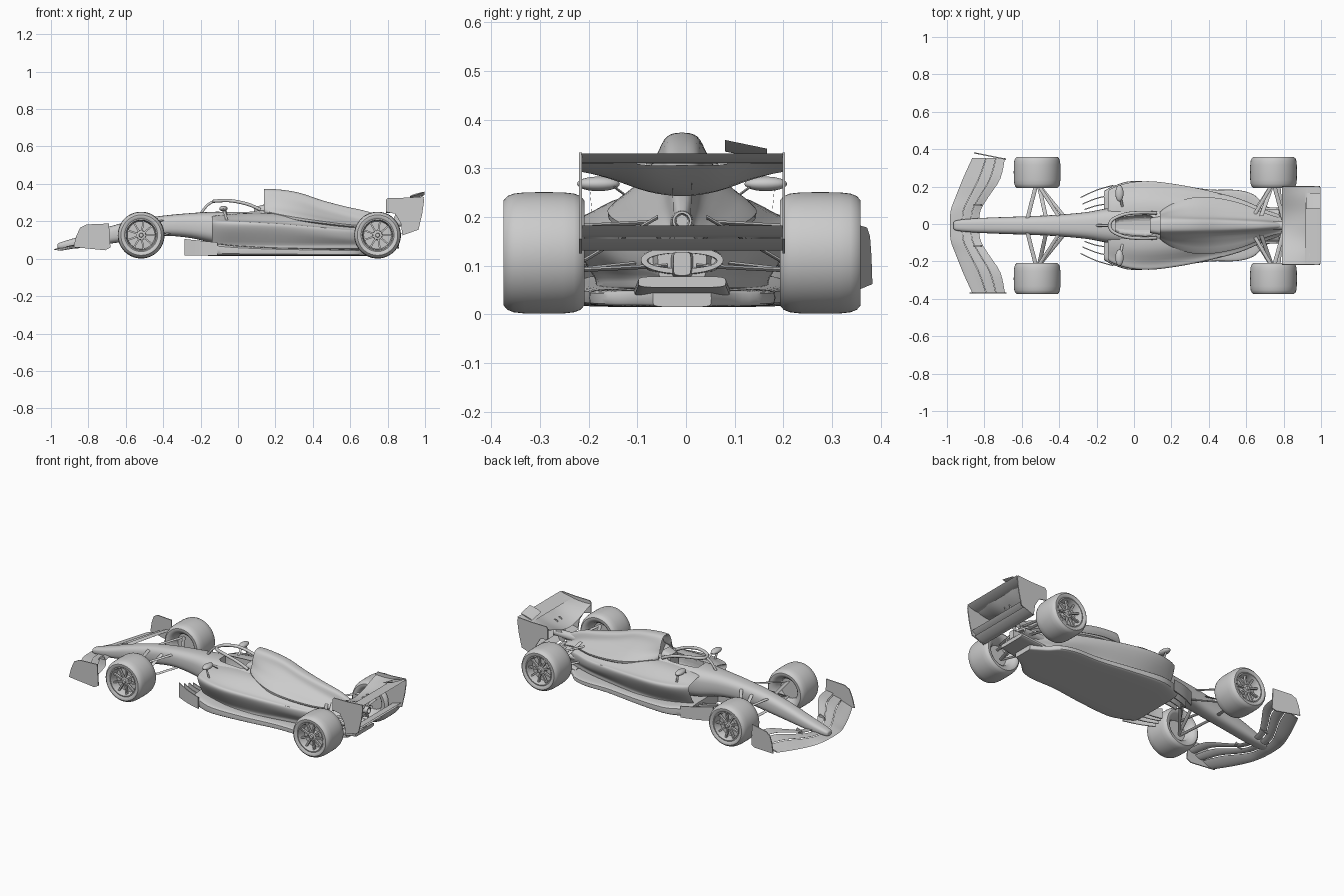
import bpy, bmesh, math
from mathutils import Vector as V, Matrix

if "Cube" in bpy.data.objects:
    bpy.data.objects.remove(bpy.data.objects["Cube"])


def smooth(p, n, closed):
    out, m = [], len(p)
    for i in range(m if closed else m - 1):
        a, b, c, d = [p[(i + k) % m] if closed else p[min(max(i + k, 0), m - 1)] for k in (-1, 0, 1, 2)]
        for j in range(n):
            t = j / n
            out.append(0.5 * (2 * b + (c - a) * t + (2 * a - 5 * b + 4 * c - d) * t**2
                              + (3 * b - a - 3 * c + d) * t**3))
    return out if closed else out + [p[-1]]


def finish(name, bm):
    bmesh.ops.recalc_face_normals(bm, faces=bm.faces)
    me = bpy.data.meshes.new(name)
    bm.to_mesh(me)
    bm.free()
    ob = bpy.data.objects.new(name, me)
    bpy.context.collection.objects.link(ob)
    return ob


def loft(name, rings, around=1, along=4):
    """Skin closed rings of points, smoothed both ways, with capped ends."""
    rings = [smooth(r, around, True) for r in rings]
    cols = [smooth(list(c), along, False) for c in zip(*rings)]
    bm = bmesh.new()
    rows = [[bm.verts.new(c[i]) for c in cols] for i in range(len(cols[0]))]
    n = len(cols)
    for a, b in zip(rows, rows[1:]):
        for i in range(n):
            bm.faces.new((a[i], a[(i + 1) % n], b[(i + 1) % n], b[i]))
    bm.faces.new(rows[0])
    bm.faces.new(rows[-1])
    return finish(name, bm)


def oval(x, w, z0, z1, e=2.8, n=32):
    def f(c):
        return math.copysign(abs(c) ** (2 / e), c)
    return [V((x, w * f(math.cos(k * math.tau / n)),
               (z0 + z1) / 2 + (z1 - z0) / 2 * f(math.sin(k * math.tau / n)))) for k in range(n)]


def mirrored(x, half):
    return [V((x, y, z)) for y, z in half] + [V((x, -y, z)) for y, z in half[-2:0:-1]]


def foil(y, x0, z0, x1, z1, t, sag=0.0):
    """Aerofoil ring in the xz plane at a given y."""
    up = [(0, 0), (.12, .7), (.4, 1), (.75, .6), (1, .08)]
    lo = [(.75, -.6), (.4, -1), (.12, -.7)]
    return [V((x0 + (x1 - x0) * u, y, z0 + (z1 - z0) * u + t / 2 * h - sag * 4 * u * (1 - u))) for u, h in up + lo]


def strut(name, a, b, c=.022, t=.009):
    return loft(name, [foil(p[1], p[0] - c / 2, p[2], p[0] + c / 2, p[2], t) for p in (a, b)], 2, 1)


def plate(name, pts, y, toe=0.0, th=.006):
    bm = bmesh.new()
    mx = sum(p[0] for p in pts) / len(pts)
    sides = [[bm.verts.new((x, y + toe * (x - mx) + d, z)) for x, z in pts] for d in (-th / 2, th / 2)]
    for s in sides:
        bm.faces.new(s)
    for i in range(len(pts)):
        j = (i + 1) % len(pts)
        bm.faces.new((sides[0][i], sides[0][j], sides[1][j], sides[1][i]))
    return finish(name, bm)


def tube(name, pts, r, cyclic=False):
    cu = bpy.data.curves.new(name, 'CURVE')
    cu.dimensions, cu.bevel_depth, cu.bevel_resolution, cu.use_fill_caps = '3D', r, 3, True
    sp = cu.splines.new('POLY')
    path = smooth([V(p) for p in pts], 5, cyclic)
    sp.points.add(len(path) - 1)
    for q, p in zip(sp.points, path):
        q.co = (*p, 1)
    sp.use_cyclic_u = cyclic
    ob = bpy.data.objects.new(name, cu)
    bpy.context.collection.objects.link(ob)


# Nose and survival cell
cell = loft("nose_and_cell", [oval(*s) for s in [
    (-.965, .012, .058, .075), (-.95, .027, .052, .087), (-.85, .038, .056, .118), (-.7, .045, .078, .168),
    (-.55, .05, .10, .207), (-.4, .058, .122, .23), (-.25, .072, .11, .244), (-.12, .095, .08, .251),
    (.05, .105, .06, .257), (.16, .10, .06, .265)]])

# Sidepods: first station is recessed to make the inlets
pods = loft("sidepods", [mirrored(x, [
    (0, zt), (.5 * w, zt - .003), (.85 * w, zp + .012), (w, zp), (.96 * w, zp - .04),
    (wb, .075), (.9 * wb, .05), (0, .05)]) for x, zt, w, zp, wb in [
        (-.04, .20, .15, .17, .11), (-.14, .225, .18, .195, .13), (-.05, .238, .222, .195, .16),
        (.08, .245, .235, .19, .18), (.25, .24, .215, .18, .17), (.42, .225, .18, .165, .14),
        (.57, .2, .14, .15, .11), (.7, .18, .085, .14, .07), (.8, .16, .05, .125, .045)]], 4)

# Engine cover with recessed air intake
loft("engine_cover", [mirrored(x, [
    (0, zt), (.6 * wt, zt - .008), (wt, zt - .045), ((wt + wb) / 2, (zt - .045 + zb) / 2),
    (wb, zb), (0, zb - .05)]) for x, zt, wt, wb, zb in [
        (.18, .355, .035, .05, .285), (.14, .372, .05, .07, .25), (.22, .37, .052, .12, .225),
        (.33, .352, .05, .15, .205), (.45, .312, .047, .145, .19), (.58, .278, .04, .115, .175),
        (.7, .25, .03, .065, .165), (.8, .205, .018, .035, .145)]], 4)

# Cockpit opening
cutter = loft("cockpit_cutter", [oval(*s, 4) for s in [
    (-.10, .015, .17, .34), (-.08, .042, .17, .34), (.06, .056, .17, .34), (.10, .045, .17, .34),
    (.115, .015, .17, .34)]], 1, 2)
cutter.hide_render = True
cutter.hide_set(True)
for ob in (cell, pods):
    m = ob.modifiers.new("cockpit", 'BOOLEAN')
    m.operation, m.object, m.solver = 'DIFFERENCE', cutter, 'EXACT'
loft("seat_headrest", [oval(.085, .04, .17, .275, 4), oval(.14, .05, .17, .29, 4)])

# Cockpit guard hoop and its centre pylon
tube("cockpit_guard", [(.12, -.066, .262), (.05, -.069, .292), (-.04, -.062, .31), (-.11, -.035, .309),
                       (-.13, 0, .307), (-.11, .035, .309), (-.04, .062, .31), (.05, .069, .292),
                       (.12, .066, .262)], .009)
tube("guard_pylon", [(-.2, 0, .24), (-.165, 0, .285), (-.13, 0, .307)], .007)

# Floor
loft("floor", [oval(x, w, .015, z, 6) for x, w, z in [
    (-.16, .185, .085), (-.1, .215, .08), (0, .238, .07), (.2, .22, .06), (.4, .193, .055), (.55, .19, .052),
    (.64, .165, .05), (.7, .11, .05), (.78, .06, .05)]])


def wheel(name, x, s):
    prof = [(0, -.03), (.06, -.03), (.07, -.06), (.085, -.076), (.097, -.083), (.108, -.083), (.117, -.075),
            (.122, -.062), (.1245, -.04), (.125, 0), (.1245, .04), (.122, .062), (.117, .075), (.108, .083),
            (.097, .083), (.088, .077), (.082, .078), (.078, .07), (.074, .03), (.026, .03), (.024, .06),
            (.012, .062), (.01, .072), (0, .072)]
    bm = bmesh.new()
    vs = [bm.verts.new((r, u, 0)) for r, u in prof]
    es = [bm.edges.new(e) for e in zip(vs, vs[1:])]
    bmesh.ops.spin(bm, geom=vs + es, axis=(0, 1, 0), cent=(0, 0, 0), angle=math.tau, steps=56)
    bmesh.ops.remove_doubles(bm, verts=bm.verts, dist=.00005)
    for k in range(9):  # spokes
        bmesh.ops.create_cube(bm, size=1, matrix=Matrix.Rotation(k * math.tau / 9, 4, 'Y')
                              @ Matrix.Translation((.05, .056, 0)) @ Matrix.Diagonal((.058, .014, .009, 1)))
    bmesh.ops.transform(bm, verts=bm.verts, matrix=Matrix.Translation((x, s * .284, .126))
                        @ Matrix.Diagonal((1, s, 1, 1)))
    finish(name, bm)


WING = [(0, -.985, .05, -.83, .07), (.08, -.98, .05, -.82, .08), (.15, -.955, .045, -.78, .10),
        (.25, -.915, .05, -.715, .125), (.36, -.865, .06, -.69, .12)]
for s, side in ((1, "left"), (-1, "right")):
    wheel("front_wheel_" + side, -.518, s)
    wheel("rear_wheel_" + side, .746, s)

    # Suspension arms
    arms = [((-.52, .23, .175), (-.40, .045, .205)), ((-.52, .23, .175), (-.57, .035, .185)),
            ((-.52, .23, .085), (-.37, .045, .135)), ((-.52, .23, .085), (-.57, .035, .115)),
            ((-.51, .22, .09), (-.47, .04, .195)),
            ((.745, .23, .18), (.64, .05, .19)), ((.745, .23, .18), (.80, .03, .165)),
            ((.745, .23, .09), (.63, .05, .11)), ((.745, .23, .09), (.80, .03, .10)),
            ((.77, .23, .14), (.79, .03, .14)), ((.74, .22, .10), (.68, .05, .20))]
    for k, (a, b) in enumerate(arms):
        strut(f"suspension_arm_{side}_{k}", (a[0], s * a[1], a[2]), (b[0], s * b[1], b[2]))

    # Mirrors on stalks
    bm = bmesh.new()
    bmesh.ops.create_uvsphere(bm, u_segments=20, v_segments=12, radius=1, matrix=Matrix.Translation(
        (-.078, s * .172, .268)) @ Matrix.Diagonal((.022, .044, .015, 1)))
    finish("mirror_" + side, bm)
    strut("mirror_stalk_" + side, (-.07, s * .14, .262), (-.06, s * .09, .225), .014, .006)
    strut("mirror_post_" + side, (-.075, s * .19, .262), (-.06, s * .185, .205), .014, .006)

    # Floor entry fences
    for k, (y0, y1, zt) in enumerate([(.15, .215, .105), (.115, .165, .09), (.085, .12, .085), (.06, .08, .08)]):
        path = [(-.285 + .01 * k, y0), (-.2, y0 + (y1 - y0) * .6), (-.11, y1)]
        loft(f"floor_fence_{side}_{k}", [[V((x, s * y + d, z)) for d, z in (
            (-.003, .018), (.003, .018), (.003, zt - .1 * i * .09), (-.003, zt - .1 * i * .09))]
            for i, (x, y) in enumerate(path)])

    # Front wing elements, half span each
    for k, (a, b) in enumerate([(0, .42), (.43, .72), (.73, 1)]):
        loft(f"front_wing_{side}_{k}", [foil(s * y, x0 + (x1 - x0) * a, z0 + (z1 - z0) * a + .004 * k,
                                             x0 + (x1 - x0) * b, z0 + (z1 - z0) * b, .008, .003)
                                        for y, x0, z0, x1, z1 in WING], 2)
    plate("wing_fin_" + side, [(-.86, .07), (-.85, .095), (-.82, .105), (-.81, .08)], s * .11)
    # Rear wing endplate
    plate("rear_endplate_" + side, [(.79, .312), (.80, .325), (.90, .326), (.99, .332), (.995, .31), (.985, .24),
                                    (.965, .155), (.88, .125), (.87, .19), (.84, .24), (.79, .25)], s * .209)

# Front endplates, the left one toed out
plate("front_endplate_right", [(-.88, .062), (-.865, .12), (-.845, .165), (-.81, .183), (-.69, .188),
                               (-.682, .06), (-.71, .045)], -.36)
plate("front_endplate_left", [(-.855, .062), (-.845, .12), (-.83, .16), (-.80, .178), (-.69, .185),
                              (-.685, .06), (-.71, .05)], .372, -.2)

# Rear wing: spoon shaped main plane, flap and one raised slat
loft("rear_wing_main", [foil(y, .79, z, .94, .318 - .012 * (abs(y) < .1), .012, .012) for y, z in [
    (-.207, .305), (-.15, .285), (-.07, .255), (0, .245), (.07, .255), (.15, .285), (.207, .305)]], 2)
loft("rear_wing_flap", [foil(y, .915, .312, .998, .33, .008, .004) for y in (-.207, 0, .207)], 2)
loft("rear_wing_slat", [foil(.088, .92, .335, .997, .358, .007), foil(.175, .92, .318, .997, .34, .007)], 2)
# Beam wings between the endplates
for k, z in enumerate((.145, .172)):
    loft(f"beam_wing_{k}", [foil(y, .87 + .03 * k, z - .012, .945 + .02 * k, z + .01, .009, .004)
                            for y in (-.207, 0, .207)], 2)
for s in (-1, 1):
    strut(f"wing_pylon_{s}", (.83, s * .016, .16), (.875, s * .02, .27), .04, .02)

# Gearbox, crash structure and exhaust
loft("gearbox", [oval(.77, .07, .095, .125, 2), oval(.83, .072, .094, .126, 2), oval(.83, .085, .083, .14, 2),
                 oval(.7, .085, .075, .145, 2), oval(.58, .09, .06, .15, 2)], 1, 1)
loft("crash_structure", [oval(.7, .03, .07, .13, 5), oval(.86, .018, .08, .128, 5)])
loft("diffuser_centre", [oval(.68, .1, .03, .055, 5), oval(.86, .09, .055, .078, 5)])
loft("exhaust", [oval(.8, .012, .18, .204, 2), oval(.89, .015, .177, .207, 2), oval(.89, .02, .172, .212, 2),
                 oval(.74, .025, .165, .215, 2)], 1, 1)

# Shade, then centre the whole car across y
bpy.ops.object.select_all(action='DESELECT')
for ob in bpy.data.objects:
    ob.location.y -= .008
    if ob.type == 'MESH' and ob is not cutter:
        ob.select_set(True)
        bpy.context.view_layer.objects.active = ob
bpy.ops.object.shade_smooth_by_angle(angle=math.radians(35))
